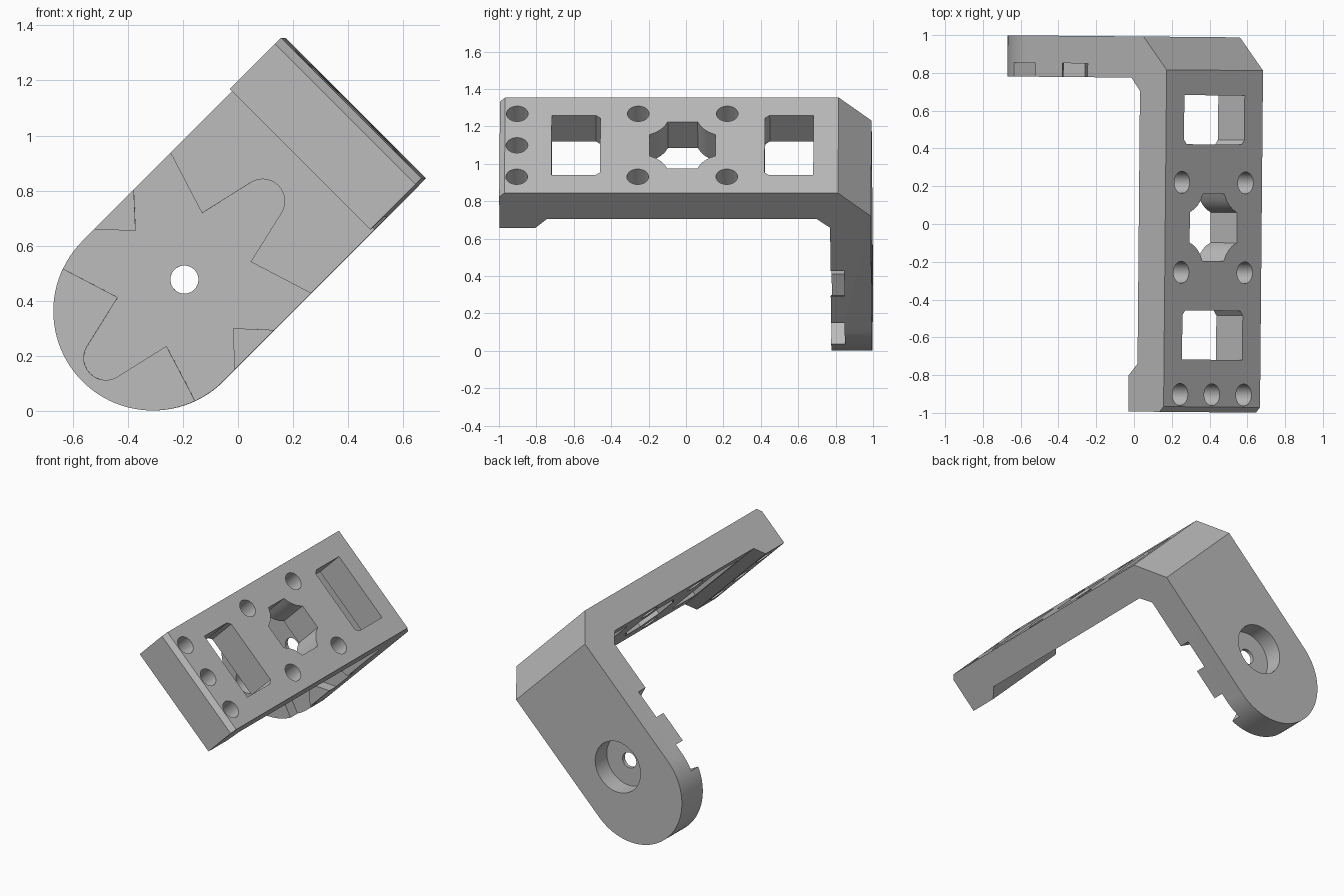
import bpy, bmesh
from math import sin, cos, radians, pi
from mathutils import Matrix

default = bpy.data.objects.get("Cube")
if default:
    bpy.data.objects.remove(default, do_unlink=True)

# Sizes in the bracket's own upright frame (x across, y deep, z along the arm)
HALF, TOP = 0.361, 1.043
HORN_Z = 0.162
MID_Y = -0.015


def prism(name, pts, axis, lo, hi):
    """Extrude a 2D outline along one axis; the outline uses the other two in order."""
    bm = bmesh.new()

    def place(p, d):
        co = list(p)
        co.insert(axis, d)
        return bm.verts.new(co)

    a = [place(p, lo) for p in pts]
    b = [place(p, hi) for p in pts]
    bm.faces.new(a)
    bm.faces.new(b)
    n = len(pts)
    for i in range(n):
        j = (i + 1) % n
        bm.faces.new((a[i], a[j], b[j], b[i]))
    bmesh.ops.recalc_face_normals(bm, faces=bm.faces)
    mesh = bpy.data.meshes.new(name)
    bm.to_mesh(mesh)
    bm.free()
    ob = bpy.data.objects.new(name, mesh)
    bpy.context.collection.objects.link(ob)
    return ob


def circle(cx, cy, r, n=40):
    return [(cx + r * cos(2 * pi * i / n), cy + r * sin(2 * pi * i / n)) for i in range(n)]


def boolean(target, cutter, op="DIFFERENCE"):
    mod = target.modifiers.new("cut", "BOOLEAN")
    mod.operation = op
    mod.solver = "EXACT"
    mod.object = cutter
    bpy.context.view_layer.objects.active = target
    bpy.ops.object.modifier_apply(modifier=mod.name)
    bpy.data.objects.remove(cutter, do_unlink=True)


# L-shaped side profile with chamfered corners and a thick front lip
side = [(-0.993, 0.78), (-0.8, 0.78), (-0.74, 0.845), (0.705, 0.845), (0.775, 0.78),
        (0.775, -0.5), (0.993, -0.5), (0.993, 0.868), (0.818, TOP), (-0.965, TOP),
        (-0.993, TOP - 0.03)]
bracket = prism("angle_bracket", side, 0, -HALF, HALF)

# Rounded lower end of the arm
n = 48
outline = [(HALF * cos(pi + pi * i / n), HALF * sin(pi + pi * i / n)) for i in range(n + 1)]
outline = [(-0.5, 1.5), (-0.5, 0.0)] + outline + [(0.5, 0.0), (0.5, 1.5)]
boolean(bracket, prism("arm_outline", outline, 1, -2, 2), "INTERSECT")


# Six-armed star recess: two rounded arms, four running out through the edges
def star():
    pts = []
    for k in range(6):
        ang = radians(60 * k)
        if k % 3 == 0:
            arm = [(0.08 * sin(radians(t)), 0.403 + 0.08 * cos(radians(t)))
                   for t in range(-77, 78, 11)]
        else:
            arm = [(-0.057, 0.52), (0.057, 0.52)]
        for x, z in arm + [(0.125, 0.2165)]:
            pts.append((x * cos(ang) + z * sin(ang), HORN_Z + z * cos(ang) - x * sin(ang)))
    return pts


boolean(bracket, prism("star_recess", star(), 1, 0.7, 0.848))

# Shaft hole and rear counterbore
boolean(bracket, prism("shaft_hole", circle(0, HORN_Z, 0.051), 1, 0.7, 1.2))
boolean(bracket, prism("counterbore", circle(0, HORN_Z, 0.168, 56), 1, 0.872, 1.2))

# Screw holes through the plate
spots = [(x, -0.9) for x in (-0.238, 0, 0.238)]
spots += [(x, MID_Y + y) for x in (-0.238, 0.238) for y in (-0.238, 0.238)]
for x, y in spots:
    boolean(bracket, prism("screw_hole", circle(x, y, 0.058), 2, 0.5, 1.3))

# Two windows with clipped inner corners
for s in (-1, 1):
    w = 0.226
    win = [(-w, 0.7), (w, 0.7), (w, 0.465), (w - 0.02, 0.44), (0.02 - w, 0.44), (-w, 0.465)]
    win = [(x, MID_Y + s * y) for x, y in win]
    boolean(bracket, prism("window", win, 2, 0.5, 1.3))

# Central opening: a square whose corners are eaten by round screw bosses
boss = []
for q in range(4):
    for t in range(-22, 23, 11):
        a = radians(225 + t)
        x, y = 0.238 + 0.17 * cos(a), 0.238 + 0.17 * sin(a)
        if abs(t) == 22:
            x, y = (0.08, 0.177) if t < 0 else (0.177, 0.08)
        r = radians(-90 * q)
        boss.append((x * cos(r) - y * sin(r), MID_Y + x * sin(r) + y * cos(r)))
boolean(bracket, prism("centre_opening", boss, 2, 0.5, 1.3))

# Tilt into the final pose
pose = (Matrix.Rotation(-0.009, 4, "Z") @ Matrix.Translation((-0.317, 0, 0.362))
        @ Matrix.Rotation(radians(45), 4, "Y"))
bracket.data.transform(pose)

# Plain grey finish
grey = bpy.data.materials.new("plain_grey")
grey.use_nodes = True
colour = (0.5, 0.5, 0.5, 1)
grey.diffuse_color = colour
grey.node_tree.nodes["Principled BSDF"].inputs["Base Color"].default_value = colour
bracket.data.materials.clear()
bracket.data.materials.append(grey)
for poly in bracket.data.polygons:
    poly.material_index = 0

bpy.ops.object.select_all(action="DESELECT")
bracket.select_set(True)
bpy.context.view_layer.objects.active = bracket
bpy.ops.object.shade_smooth_by_angle(angle=radians(25))
